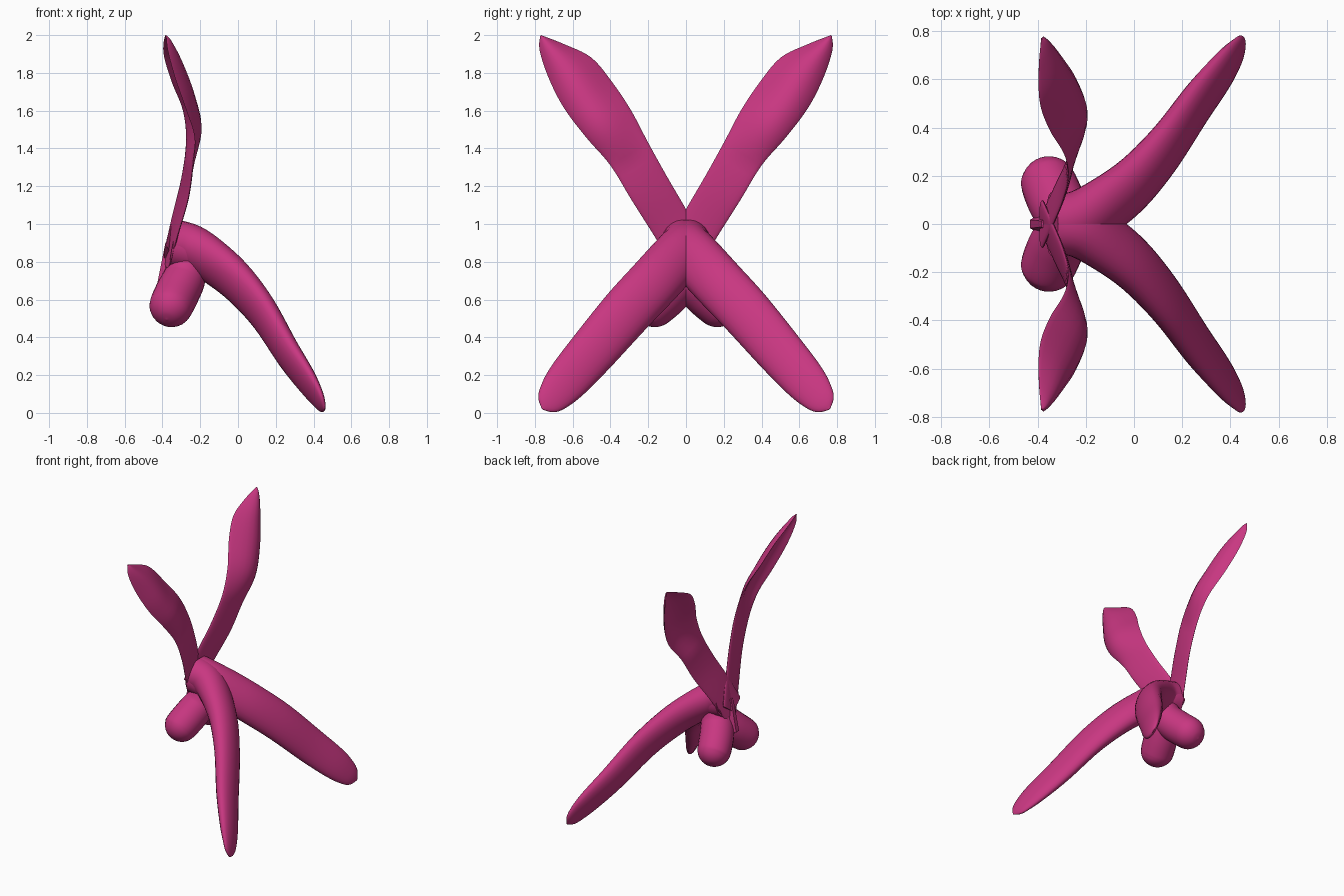
import bpy
import math
from mathutils import Vector

cube = bpy.data.objects.get("Cube")
if cube:
    bpy.data.objects.remove(cube, do_unlink=True)

SIDES = 24
STEPS = 5

pink = bpy.data.materials.new("pink")
pink.use_nodes = True
colour = (0.58, 0.038, 0.22, 1)
pink.diffuse_color = colour
pink.node_tree.nodes["Principled BSDF"].inputs["Base Color"].default_value = colour


def smooth_path(points):
    """Catmull-Rom interpolation of equally long tuples."""
    pts = [Vector(p) for p in points]
    out = []
    for i in range(len(pts) - 1):
        p0, p1 = pts[max(i - 1, 0)], pts[i]
        p2, p3 = pts[i + 1], pts[min(i + 2, len(pts) - 1)]
        for s in range(STEPS):
            t = s / STEPS
            out.append(0.5 * (2 * p1 + (p2 - p0) * t
                              + (2 * p0 - 5 * p1 + 4 * p2 - p3) * t ** 2
                              + (3 * p1 - p0 - 3 * p2 + p3) * t ** 3))
    return out + [pts[-1]]


def loft(name, sections):
    """Skin elliptical sections (centre, width, thickness, cup) and mirror them."""
    verts, faces = [], []
    for centre, wide, thick, cup in sections:
        for k in range(SIDES):
            a = math.tau * k / SIDES
            bulge = math.sin(a) ** 2 * (1 + 0.5 * math.cos(a))
            verts.append(centre + wide * math.cos(a) + thick * math.sin(a) + cup * bulge)
    for r in range(len(sections) - 1):
        for k in range(SIDES):
            n = (k + 1) % SIDES
            i, j = r * SIDES, (r + 1) * SIDES
            faces.append((i + k, i + n, j + n, j + k))
    faces.append(tuple(reversed(range(SIDES))))
    faces.append(tuple(range(len(verts) - SIDES, len(verts))))
    mesh = bpy.data.meshes.new(name)
    mesh.from_pydata(verts, [], faces)
    mesh.materials.append(pink)
    obj = bpy.data.objects.new(name, mesh)
    bpy.context.collection.objects.link(obj)
    mirror = obj.modifiers.new("mirror", 'MIRROR')
    mirror.use_axis = (False, True, False)
    mirror.use_mirror_merge = False
    bpy.ops.object.select_all(action='DESELECT')
    obj.select_set(True)
    bpy.context.view_layer.objects.active = obj
    bpy.ops.object.shade_smooth_by_angle(angle=math.radians(50))


def tube(name, path, rims):
    """Sweep an ellipse along a path, with half width and half thickness per point."""
    centres, sizes = smooth_path(path), smooth_path(rims)
    side = Vector((0, 0.73, 0.68))
    sections = []
    for i, (c, size) in enumerate(zip(centres, sizes)):
        tangent = (centres[min(i + 1, len(centres) - 1)] - centres[max(i - 1, 0)]).normalized()
        wide = (side - tangent * side.dot(tangent)).normalized()
        thick = tangent.cross(wide)
        sections.append((c, wide * max(size[0], 0.002), thick * max(size[1], 0.002), Vector()))
    loft(name, sections)


# Lower petals: round at the collar, flattening toward the tips
tube("lower_petals",
     [(-0.34, 0, 0.895), (-0.24, 0.01, 0.87), (-0.13, 0.07, 0.8), (0, 0.17, 0.69),
      (0.13, 0.315, 0.535), (0.262, 0.5, 0.32), (0.365, 0.63, 0.17), (0.42, 0.7, 0.087),
      (0.446, 0.739, 0.043), (0.46, 0.76, 0.02)],
     [(0.135, 0.125), (0.135, 0.115), (0.14, 0.102), (0.14, 0.088), (0.137, 0.073),
      (0.127, 0.06), (0.113, 0.045), (0.089, 0.03), (0.058, 0.018), (0.006, 0.003)])

# Short rounded lobes with a hemispherical end
lobe_path = [(-0.26, 0, 0.8), (-0.285, 0.03, 0.71), (-0.32, 0.09, 0.638), (-0.352, 0.165, 0.57)]
lobe_rims = [(0.1, 0.1), (0.113, 0.113), (0.118, 0.118), (0.116, 0.116)]
end, heading = Vector(lobe_path[-1]), Vector((-0.2, 0.65, -0.6)).normalized()
for step in range(1, 5):
    a = step * math.pi / 8
    lobe_path.append(tuple(end + heading * 0.116 * math.sin(a)))
    lobe_rims.append((0.116 * math.cos(a),) * 2)
tube("lower_lobes", lobe_path, lobe_rims)

# Upper petals: thin twisted blades given by their outer and inner edges
outer = smooth_path([(-0.37, 0.06, 0.76), (-0.32, 0.17, 0.94), (-0.265, 0.29, 1.13),
                     (-0.24, 0.4, 1.31), (-0.23, 0.53, 1.46), (-0.28, 0.65, 1.62),
                     (-0.335, 0.73, 1.78), (-0.372, 0.775, 1.92), (-0.38, 0.772, 1.995)])
inner = smooth_path([(-0.38, -0.1, 0.88), (-0.34, -0.01, 1.06), (-0.295, 0.1, 1.25),
                     (-0.272, 0.2, 1.43), (-0.29, 0.29, 1.6), (-0.35, 0.39, 1.75),
                     (-0.39, 0.5, 1.88), (-0.395, 0.64, 1.95), (-0.384, 0.768, 2.0)])
blade = []
for i, (o, n) in enumerate(zip(outer, inner)):
    t = i / (len(outer) - 1)
    wide = (o - n) / 2
    normal = Vector((0, 0.5, 0.86)).cross(wide).normalized()
    if normal.x < 0:
        normal.negate()
    thickness = 0.003 + 0.014 * math.sqrt(1 - t)
    cup = 0.068 * math.sin(math.pi * max(0, (t - 0.35) / 0.65))
    blade.append(((o + n) / 2, wide, normal * thickness, normal * cup))
loft("upper_petals", blade)

# Small faceted core leaning between the petals
bpy.ops.mesh.primitive_cone_add(vertices=6, radius1=0.035, radius2=0.025, depth=0.24,
                                location=(-0.382, 0, 0.78), rotation=(0, 0.16, 0))
core = bpy.context.object
core.name = "core"
core.data.materials.append(pink)
